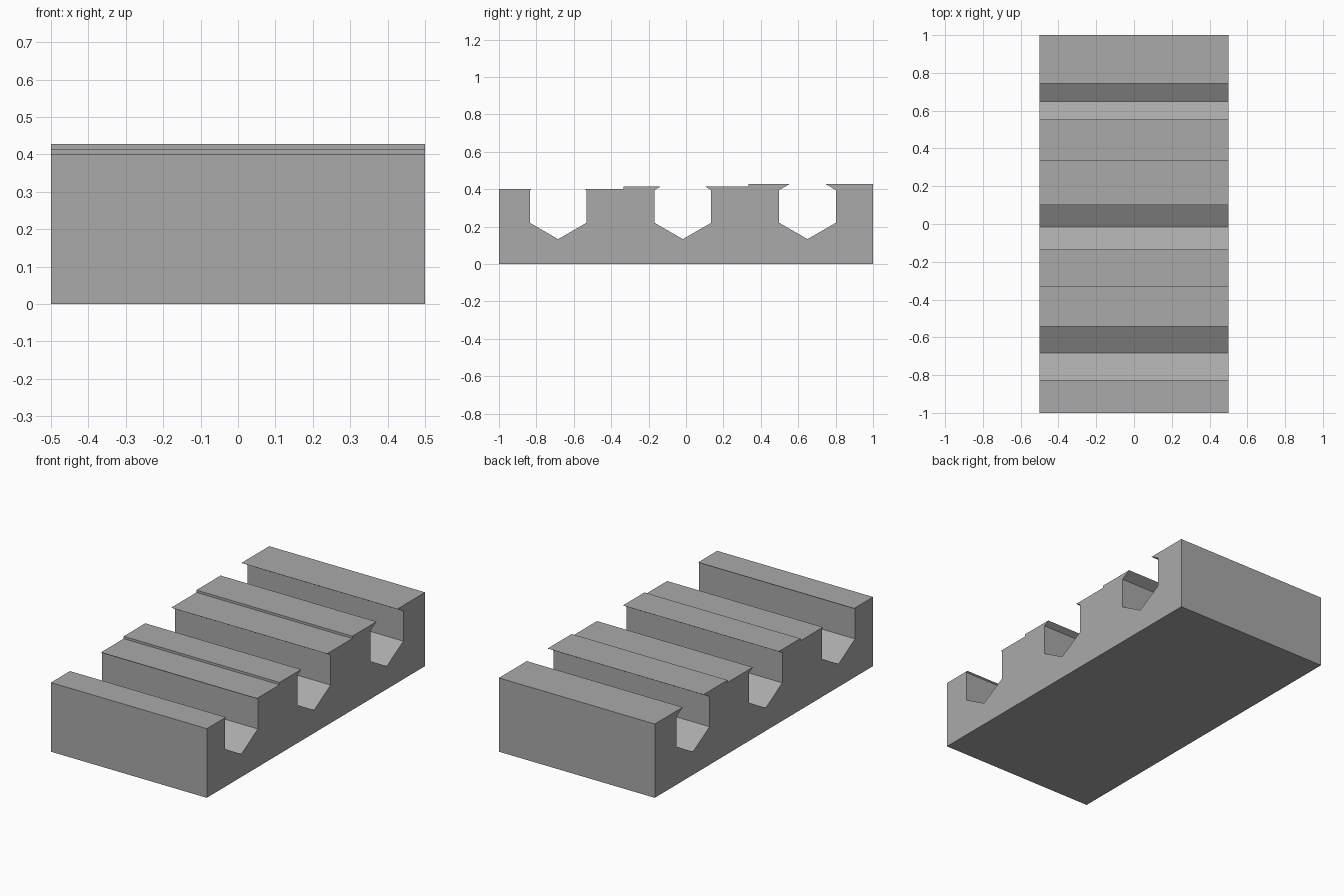
import bpy, bmesh, math

if "Cube" in bpy.data.objects:
    bpy.data.objects.remove(bpy.data.objects["Cube"])

LENGTH, WIDTH = 2.0, 1.0
TOPS = (0.401, 0.4145, 0.428)      # stepped top height of each section
R, HEX_Z, SHIFT = 0.175, 0.308, -0.017  # hexagonal slot radius, centre height, offset
HALF = R * math.cos(math.radians(30))
SECTION = LENGTH / len(TOPS)

# Side profile: flat base, then stepped top with a hexagonal slot per section
profile = [(LENGTH / 2, 0), (-LENGTH / 2, 0)]
for i, top in enumerate(TOPS):
    start = -LENGTH / 2 + i * SECTION
    c = start + SECTION / 2 + SHIFT
    lip = (HEX_Z + R - top) * math.sqrt(3)
    left = [(c - lip, top), (c - HALF, HEX_Z + R / 2), (c - HALF, HEX_Z - R / 2)]
    right = [(2 * c - y, z) for y, z in reversed(left)]
    profile += [(start, top)] + left + [(c, HEX_Z - R)] + right + [(start + SECTION, top)]

# Extrude the profile across the width
bm = bmesh.new()
face = bm.faces.new([bm.verts.new((-WIDTH / 2, y, z)) for y, z in profile])
ext = bmesh.ops.extrude_face_region(bm, geom=[face])
moved = [g for g in ext["geom"] if isinstance(g, bmesh.types.BMVert)]
bmesh.ops.translate(bm, verts=moved, vec=(WIDTH, 0, 0))
bmesh.ops.recalc_face_normals(bm, faces=bm.faces)
mesh = bpy.data.meshes.new("slotted_holder")
bm.to_mesh(mesh)
bm.free()

# Plain grey finish
grey = bpy.data.materials.new("grey")
grey.diffuse_color = (0.4, 0.4, 0.4, 1)
grey.use_nodes = True
grey.node_tree.nodes["Principled BSDF"].inputs["Base Color"].default_value = grey.diffuse_color
mesh.materials.append(grey)
holder = bpy.data.objects.new("slotted_holder", mesh)
bpy.context.collection.objects.link(holder)
